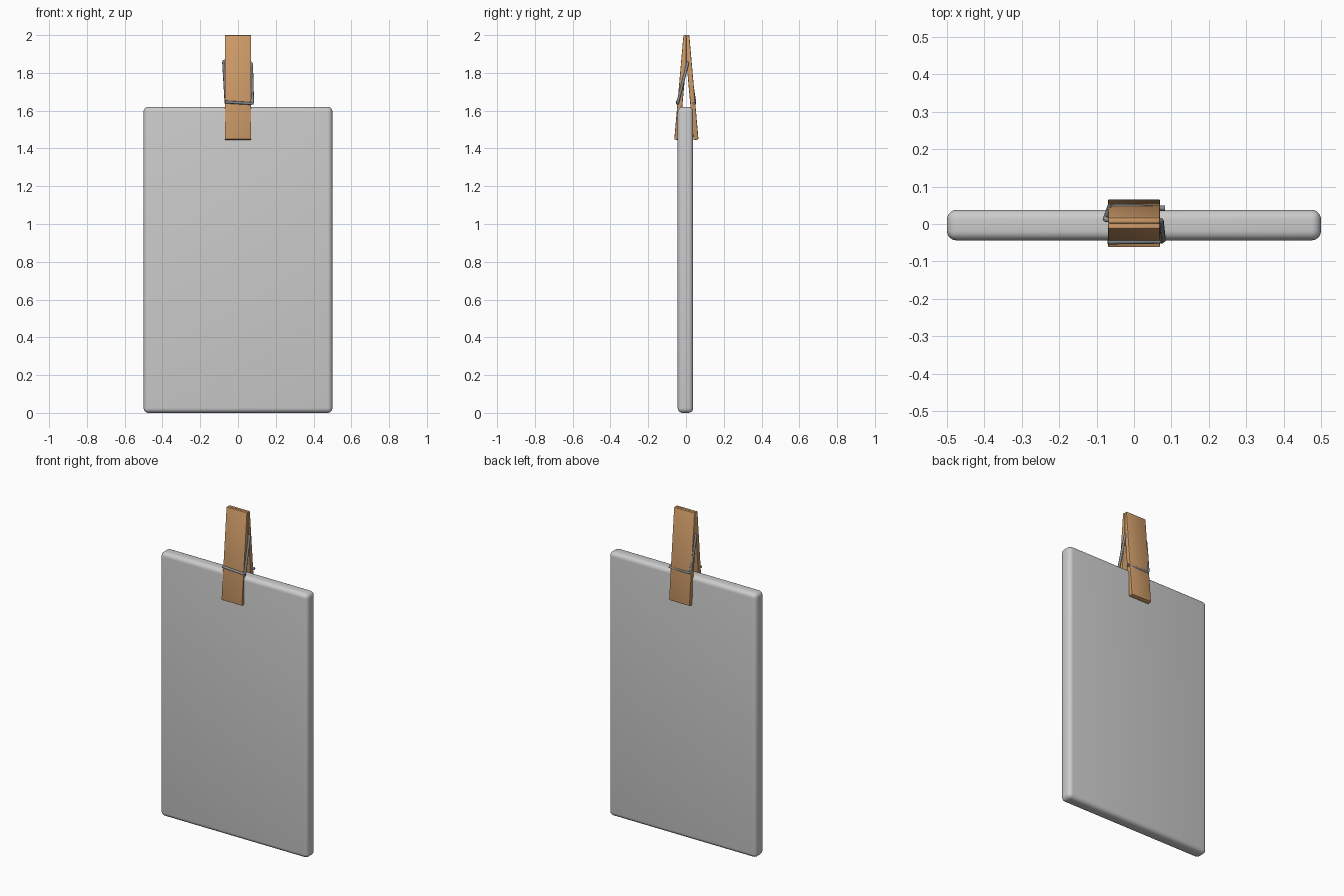
import bpy, bmesh
from mathutils import Vector

if "Cube" in bpy.data.objects:
    bpy.data.objects.remove(bpy.data.objects["Cube"])


def material(name, color):
    m = bpy.data.materials.new(name)
    m.diffuse_color = color
    m.use_nodes = True
    m.node_tree.nodes["Principled BSDF"].inputs["Base Color"].default_value = m.diffuse_color
    return m


wood = material("wood", (0.62, 0.33, 0.14, 1))
steel = material("steel", (0.25, 0.26, 0.28, 1))


def finish(ob, bevel, segments):
    mod = ob.modifiers.new("bevel", "BEVEL")
    mod.width, mod.segments = bevel, segments
    mod.limit_method = "ANGLE"
    mod.angle_limit = 0.5
    bpy.ops.object.select_all(action="DESELECT")
    ob.select_set(True)
    bpy.context.view_layer.objects.active = ob
    bpy.ops.object.modifier_apply(modifier="bevel")
    bpy.ops.object.shade_smooth_by_angle()


def extrude_profile(name, profile, half_width):
    """Extrude a (y, z) profile along x, centred on x = 0."""
    bm = bmesh.new()
    face = bm.faces.new([bm.verts.new((-half_width, y, z)) for y, z in profile])
    ext = bmesh.ops.extrude_face_region(bm, geom=[face])["geom"]
    verts = [v for v in ext if isinstance(v, bmesh.types.BMVert)]
    bmesh.ops.translate(bm, verts=verts, vec=(2 * half_width, 0, 0))
    bmesh.ops.recalc_face_normals(bm, faces=bm.faces)
    mesh = bpy.data.meshes.new(name)
    bm.to_mesh(mesh)
    bm.free()
    ob = bpy.data.objects.new(name, mesh)
    bpy.context.collection.objects.link(ob)
    return ob


# Hanging panel with rounded edges
y0, y1 = -0.044, 0.038
panel = extrude_profile("panel", [(y0, 0), (y1, 0), (y1, 1.62), (y0, 1.62)], 0.5)
finish(panel, 0.026, 5)

# Two mirrored clothespin arms, meeting at the top and spreading downward
ARM = [(0.0, 2.0), (0.0155, 2.0), (0.064, 1.448), (0.038, 1.443), (0.0, 1.86)]
for name, side in (("front_arm", -1), ("back_arm", 1)):
    arm = extrude_profile(name, [(0.002 + side * y, z) for y, z in ARM], 0.07)
    arm.data.materials.append(wood)
    finish(arm, 0.004, 2)

# Bent spring wire: back bar, rising leg, crossing, falling leg, front bar
PATH = [(0.083, 0.042, 1.64), (-0.064, 0.047, 1.642), (-0.077, 0.012, 1.865),
        (0.072, 0.010, 1.855), (0.078, -0.045, 1.637), (-0.07, -0.047, 1.646)]
curve = bpy.data.curves.new("spring_wire", "CURVE")
curve.dimensions = "3D"
curve.bevel_depth = 0.0075
curve.bevel_resolution = 2
curve.use_fill_caps = True
points = [Vector(PATH[0])]
for a, b, c in zip(PATH, PATH[1:], PATH[2:]):
    a, b, c = Vector(a), Vector(b), Vector(c)
    p, q = b + (a - b).normalized() * 0.01, b + (c - b).normalized() * 0.01
    points += [p, (p + q + 2 * b) / 4, q]
points.append(Vector(PATH[-1]))
spline = curve.splines.new("POLY")
spline.points.add(len(points) - 1)
for sp, co in zip(spline.points, points):
    sp.co = (*co, 1)
curve.materials.append(steel)
wire = bpy.data.objects.new("spring_wire", curve)
bpy.context.collection.objects.link(wire)
